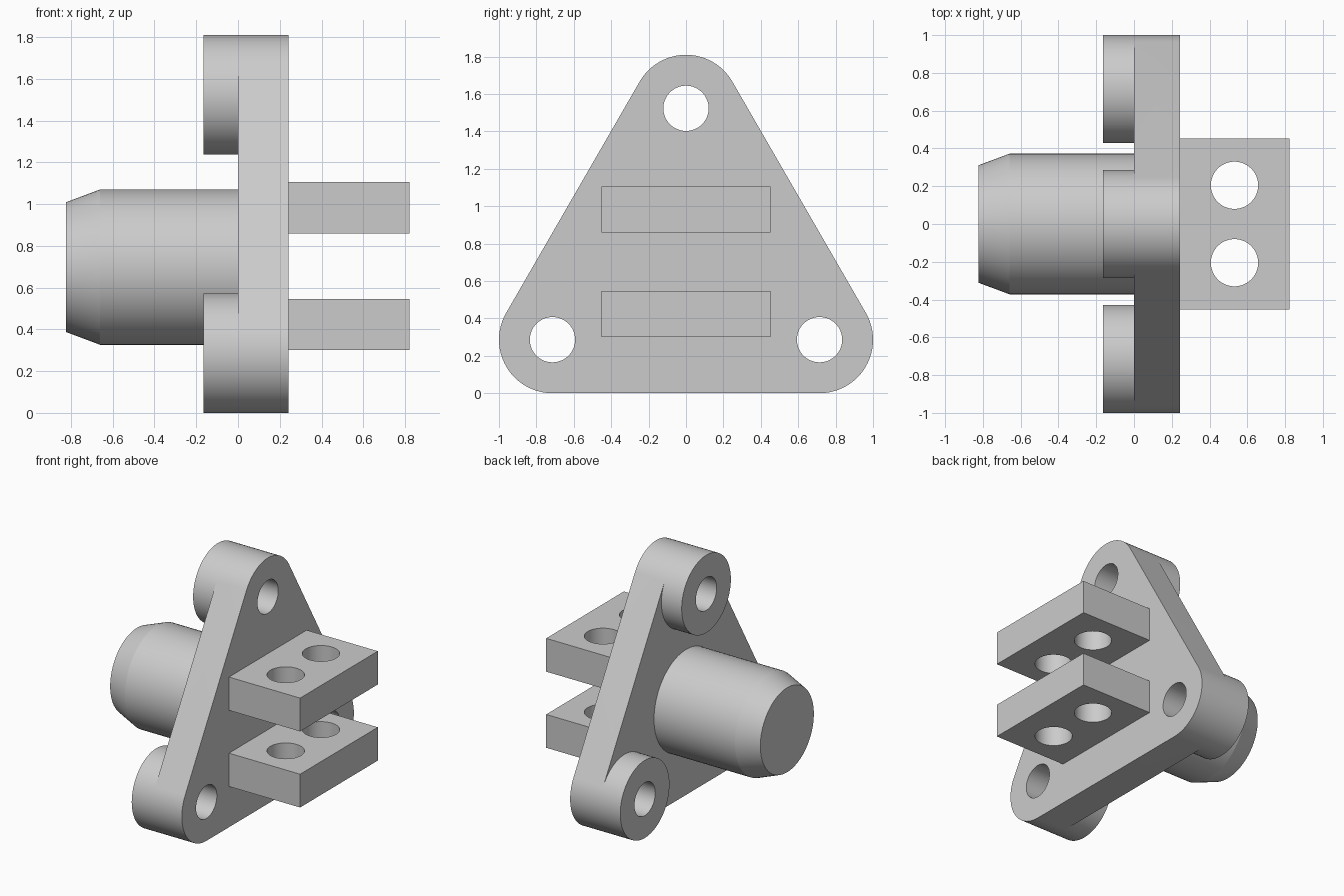
import bpy, bmesh
from math import sin, cos, radians
from mathutils import Vector

cube = bpy.data.objects.get("Cube")
if cube:
    bpy.data.objects.remove(cube, do_unlink=True)

grey = bpy.data.materials.new("light grey")
grey.use_nodes = True
COLOUR = (0.6, 0.6, 0.6, 1)
grey.diffuse_color = COLOUR
grey.node_tree.nodes["Principled BSDF"].inputs["Base Color"].default_value = COLOUR

STEP = 5             # degrees per circle segment
CORNER_R = 0.286     # rounded corner and boss radius
BACK, FRONT = 0.0, 0.243
CORNERS = [(0.714, 0.286), (0, 1.523), (-0.714, 0.286)]
CENTRE = (0, 0.698)


def arc(centre, radius, start=0, end=355):
    return [(centre[0] + radius * cos(radians(a)), centre[1] + radius * sin(radians(a)))
            for a in range(start, end + 1, STEP)]


def loft(name, sections, axis="X"):
    """Solid through matching outlines, each given as (position on axis, points)."""
    bm = bmesh.new()
    rings = []
    for pos, pts in sections:
        rings.append([bm.verts.new((pos, u, v) if axis == "X" else (u, v, pos))
                      for u, v in pts])
    for a, b in zip(rings, rings[1:]):
        for i in range(len(a)):
            j = (i + 1) % len(a)
            bm.faces.new((a[i], a[j], b[j], b[i]))
    bm.faces.new(rings[0])
    bm.faces.new(rings[-1])
    bmesh.ops.recalc_face_normals(bm, faces=bm.faces)
    mesh = bpy.data.meshes.new(name)
    bm.to_mesh(mesh)
    bm.free()
    mesh.materials.append(grey)
    obj = bpy.data.objects.new(name, mesh)
    bpy.context.collection.objects.link(obj)
    return obj


def combine(target, others, operation):
    """Apply a boolean with each helper solid, then discard the helper."""
    for other in others:
        mod = target.modifiers.new("combine", "BOOLEAN")
        mod.operation, mod.solver, mod.object = operation, "EXACT", other
        bpy.context.view_layer.objects.active = target
        bpy.ops.object.modifier_apply(modifier=mod.name)
        bpy.data.objects.remove(other, do_unlink=True)


def smooth(obj):
    bpy.ops.object.select_all(action="DESELECT")
    obj.select_set(True)
    bpy.context.view_layer.objects.active = obj
    bpy.ops.object.shade_smooth_by_angle(angle=radians(15))


# Triangular flange with rounded corners
outline = []
for corner, start in zip(CORNERS, (-90, 30, 150)):
    outline += arc(corner, CORNER_R, start, start + 120)
flange = loft("flange", [(BACK, outline), (FRONT, outline)])

# Corner bosses, then bolt holes through everything
bosses = [loft("corner_boss", [(-0.165, arc(c, CORNER_R)), (BACK, arc(c, CORNER_R))])
          for c in CORNERS]
combine(flange, bosses, "UNION")
holes = [loft("bolt_hole", [(-0.5, arc(c, 0.121)), (0.5, arc(c, 0.121))]) for c in CORNERS]
combine(flange, holes, "DIFFERENCE")
smooth(flange)

# Central spigot with tapered end
spigot = loft("spigot", [(-0.823, arc(CENTRE, 0.311)), (-0.66, arc(CENTRE, 0.372)),
                         (BACK, arc(CENTRE, 0.372))])
smooth(spigot)

# Pair of clevis lugs, each with two pin holes
for name, low in (("lower_lug", 0.3), ("upper_lug", 0.86)):
    rect = [(FRONT, -0.452), (0.822, -0.452), (0.822, 0.452), (FRONT, 0.452)]
    lug = loft(name, [(low, rect), (low + 0.245, rect)], "Z")
    pins = [loft("pin_hole", [(low - 0.1, arc((0.532, y), 0.125)),
                              (low + 0.4, arc((0.532, y), 0.125))], "Z")
            for y in (-0.205, 0.205)]
    combine(lug, pins, "DIFFERENCE")
    smooth(lug)
